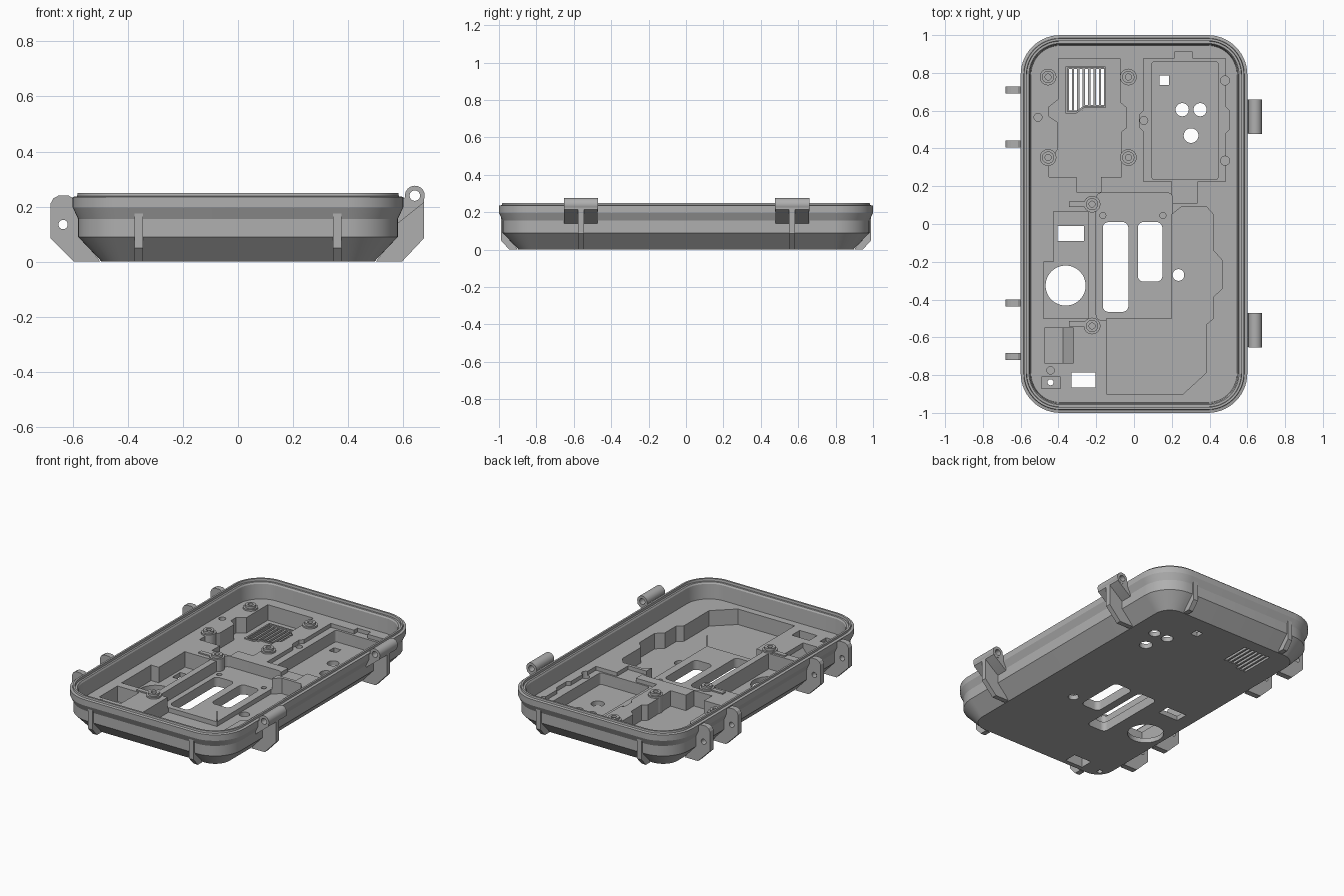
import bpy, bmesh, math
from mathutils import Vector

if "Cube" in bpy.data.objects:
    bpy.data.objects.remove(bpy.data.objects["Cube"], do_unlink=True)

grey = bpy.data.materials.new("plain grey")
grey.use_nodes = True
grey.diffuse_color = (0.43, 0.43, 0.43, 1)
grey.node_tree.nodes["Principled BSDF"].inputs["Base Color"].default_value = (0.43, 0.43, 0.43, 1)

AXES = {"X": lambda u, v, w: (w, u, v),
        "Y": lambda u, v, w: (u, w, v),
        "Z": lambda u, v, w: (u, v, w)}


def loft(name, rings, axis="Z"):
    """Skin a stack of equal-length rings and cap both ends."""
    bm = bmesh.new()
    rows = [[bm.verts.new(AXES[axis](*p)) for p in ring] for ring in rings]
    n = len(rows[0])
    for a, b in zip(rows, rows[1:]):
        for i in range(n):
            bm.faces.new((a[i], a[(i + 1) % n], b[(i + 1) % n], b[i]))
    bm.faces.new(rows[0])
    bm.faces.new(rows[-1])
    bmesh.ops.recalc_face_normals(bm, faces=bm.faces)
    me = bpy.data.meshes.new(name)
    bm.to_mesh(me)
    bm.free()
    me.materials.append(grey)
    ob = bpy.data.objects.new(name, me)
    bpy.context.collection.objects.link(ob)
    return ob


def prism(name, pts, a, b, axis="Z"):
    return loft(name, [[(u, v, w) for u, v in pts] for w in (a, b)], axis)


def circle(x, y, r, n=32):
    return [(x + r * math.cos(2 * math.pi * i / n), y + r * math.sin(2 * math.pi * i / n)) for i in range(n)]


def rounded(x0, x1, y0, y1, r=0.0, n=8):
    """Rectangle with rounded corners."""
    if r == 0:
        return [(x0, y0), (x1, y0), (x1, y1), (x0, y1)]
    pts = []
    for k, (cx, cy) in enumerate([(x1 - r, y1 - r), (x0 + r, y1 - r), (x0 + r, y0 + r), (x1 - r, y0 + r)]):
        for i in range(n + 1):
            t = math.pi / 2 * (k + i / n)
            pts.append((cx + r * math.cos(t), cy + r * math.sin(t)))
    return pts


def cut(ob, pts, a, b, axis="Z"):
    """Subtract a prism from an object."""
    tool = prism("cutter", pts, a, b, axis)
    tool.hide_render = True
    mod = ob.modifiers.new("cut", "BOOLEAN")
    mod.operation, mod.solver, mod.object = "DIFFERENCE", "EXACT", tool
    bpy.context.view_layer.objects.active = ob
    bpy.ops.object.modifier_apply(modifier=mod.name)
    bpy.data.objects.remove(tool, do_unlink=True)


DECK, FLOOR, TOP = 0.13, 0.03, 0.3

# Tray shell: (inset, height) from the underside, over the rim ridge, down to the deck
profile = [(0.105, 0), (0.02, 0.09), (0.02, 0.155), (0.0, 0.197), (0.0, 0.235), (0.016, 0.238),
           (0.018, 0.25), (0.03, 0.25), (0.032, 0.235), (0.044, 0.235), (0.05, 0.225), (0.055, DECK)]
tray = loft("tray", [[(x, y, z) for x, y in rounded(-0.6 + d, 0.6 - d, -1 + d, 1 - d, 0.21 - d, 14)]
                     for d, z in profile])

# Recesses in the deck
fan_bay = [(-.40, .875), (-.075, .875), (-.075, .645), (-.04, .615), (-.04, .51), (-.07, .485),
           (-.065, .25), (-.175, .25), (-.175, .17), (-.305, .17), (-.305, .25), (-.45, .25),
           (-.45, .31), (-.405, .395), (-.405, .54), (-.45, .57), (-.45, .62), (-.40, .66)]
module_ledge = [(.05, .875), (.215, .875), (.215, .91), (.31, .91), (.31, .875), (.485, .875),
                (.485, .62), (.505, .6), (.505, .5), (.485, .48), (.485, .225), (.335, .225),
                (.335, .11), (.2, .11), (.2, .225), (.05, .225), (.05, .49), (.03, .51), (.03, .58), (.05, .6)]
side_bay = [(-.425, .065), (-.24, .065), (-.24, -.5), (-.48, -.5), (-.48, -.2), (-.425, -.2)]
battery_bay = [(-.145, -.5), (-.145, -.9), (.26, -.9), (.385, -.785), (.385, -.53), (.42, -.5),
               (.42, -.385), (.465, -.345), (.465, -.19), (.42, -.14), (.42, .05), (.385, .09),
               (.25, .09), (.2, .05), (.2, -.5)]
for pts, z in [(fan_bay, FLOOR), (module_ledge, 0.105), (side_bay, FLOOR), (battery_bay, FLOOR),
               (rounded(.095, .445, .235, .86, .015), FLOOR),
               (rounded(-.2, .205, -.51, .165, .03), 0.06),
               (rounded(-.475, -.32, -.735, -.55), FLOOR),
               (rounded(-.49, -.39, -.87, -.81), 0.11)]:
    cut(tray, pts, z, TOP)

# Openings right through the underside
through = [rounded(-.165, -.03, -.465, .01, .03), rounded(.02, .15, -.305, .01, .03),
           rounded(-.405, -.265, -.09, -.01), rounded(-.33, -.205, -.865, -.785),
           rounded(.135, .185, .735, .785),
           circle(-.362, -.326, .106, 48), circle(.235, -.27, .031), circle(.255, .605, .035),
           circle(.35, .605, .035), circle(.302, .468, .039), circle(-.442, -.838, .016)]
for i in range(7):
    x = -.345 + i * .0285
    through.append(rounded(x, x + .016, .6 if i < 3 else .63, .82))
for pts in through:
    cut(tray, pts, -0.1, TOP)

# Small blind screw holes
for x, y, r, z in [(-.508, .565, .021, .07), (.052, .548, .021, .06), (.482, .76, .024, .06),
                   (.482, .335, .024, .06), (-.442, -.775, .02, .07),
                   (-.165, .045, .016, .03), (.153, .045, .016, .03)]:
    cut(tray, circle(x, y, r, 20), z, TOP)

# Screw bosses standing in the tray
for i, (x, y) in enumerate([(-.455, .778), (-.03, .778), (-.455, .352), (-.03, .352),
                            (-.222, .105), (-.222, -.54)]):
    base = prism(f"boss_base_{i}", circle(x, y, .044), FLOOR, 0.14)
    post = prism(f"boss_post_{i}", circle(x, y, .032), FLOOR, 0.155)
    for ob in (base, post):
        cut(ob, circle(x, y, .016, 20), 0.08, TOP)
for i, y in enumerate((.105, -.528)):
    prism(f"boss_arm_{i}", rounded(-.345, -.25, y - .014, y + .014), 0.1, 0.138)

# Ramp block in the small square bay
prism("bay_ramp", [(-.375, .025), (-.32, .025), (-.32, .1), (-.375, .03)], -.735, -.55, "Y")

# Low frame around the vent
vent_frame = prism("vent_frame", [(-.362, .835), (-.15, .835), (-.15, .615), (-.265, .615), (-.305, .585),
                                  (-.362, .585)], 0.025, 0.038)
cut(vent_frame, [(-.352, .825), (-.16, .825), (-.16, .625), (-.268, .625), (-.308, .595),
                 (-.352, .595)], 0, TOP)

# Latch lugs on the right side
lug = [(-.5, 0), (-.595, 0), (-.68, .085), (-.68, .212), (-.67, .23), (-.652, .24), (-.615, .24),
       (-.59, .225), (-.575, .1)]
for i, y in enumerate((.71, .424, -.418, -.702)):
    ob = prism(f"latch_lug_{i}", lug, y - .018, y + .018, "Y")
    cut(ob, circle(-.635, .135, .017, 24), y - .1, y + .1, "Y")

# Hinges on the left side: knuckle barrel, sloped arm and supporting rib
arm = [(.57, .135), (.585, .143), (.675, .215), (.675, .24), (.64, .262), (.605, .232), (.57, .22)]
rib = [(.5, 0), (.595, 0), (.675, .085), (.675, .22), (.6, .21), (.575, .2), (.575, .1)]
for i, y in enumerate((.568, -.562)):
    parts = [prism(f"hinge_barrel_{i}", circle(.642, .24, .036), y - .091, y + .091, "Y"),
             prism(f"hinge_arm_{i}", arm, y - .09, y + .09, "Y")]
    for ob in parts:
        cut(ob, circle(.642, .24, .019, 24), y - .2, y + .2, "Y")
    prism(f"hinge_rib_{i}", rib, y - .016, y + .016, "Y")

# Feet ribs on the front and back walls
for side, s in (("front", 1), ("back", -1)):
    for i, x in enumerate((-.36, .36)):
        foot = [(s * u, v) for u, v in [(-.9, 0), (-.945, 0), (-.99, .05), (-.99, .197), (-.975, .2), (-.965, .1)]]
        prism(f"{side}_rib_{i}", foot, x - .016, x + .016, "X")

# Smooth the curved walls and keep the edges crisp
bpy.ops.object.select_all(action="DESELECT")
for ob in bpy.context.scene.objects:
    if ob.type == "MESH":
        ob.select_set(True)
bpy.context.view_layer.objects.active = tray
bpy.ops.object.shade_smooth_by_angle(angle=math.radians(25))
